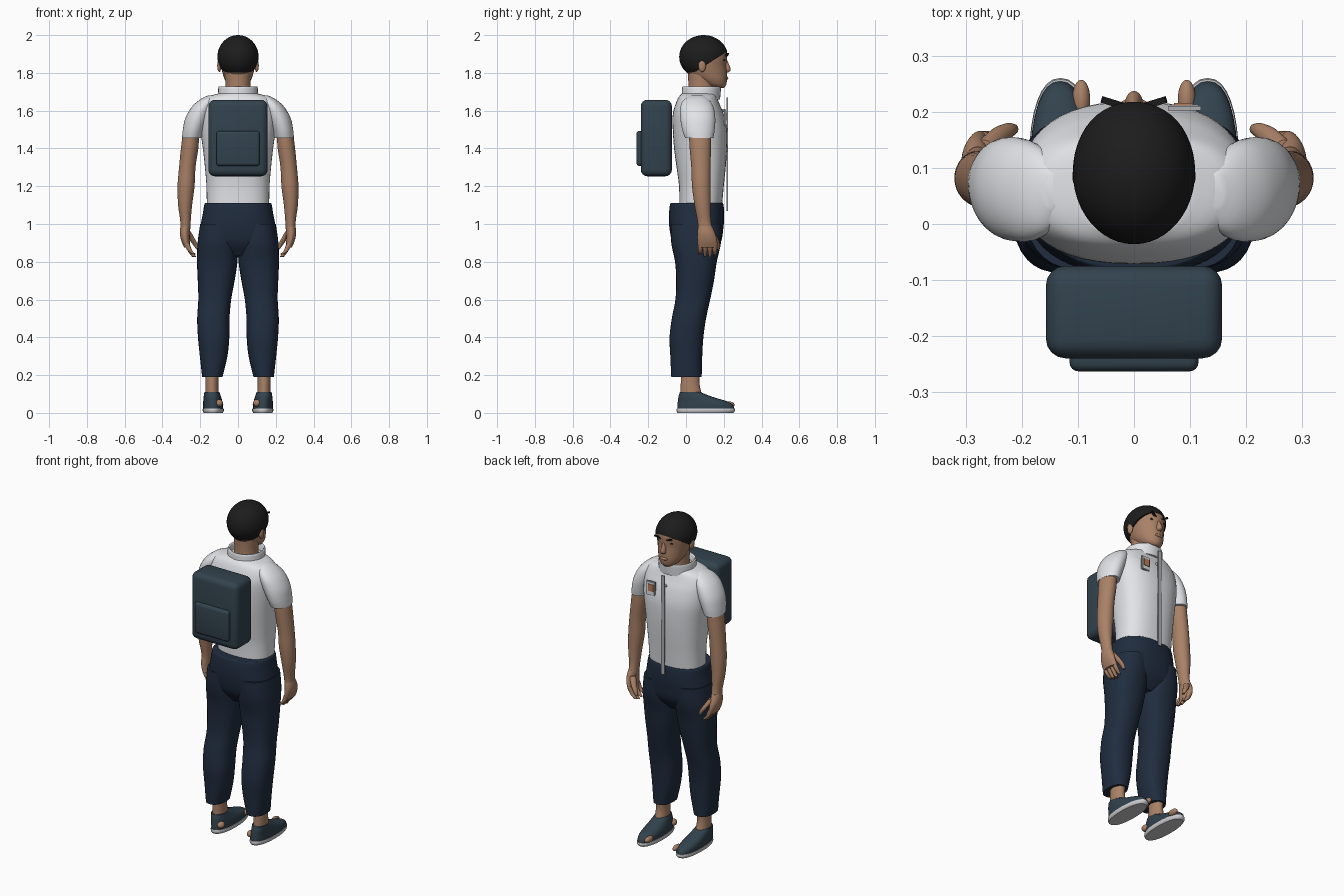
import bpy, bmesh, math
from mathutils import Vector, Matrix

cube = bpy.data.objects.get("Cube")
if cube:
    bpy.data.objects.remove(cube, do_unlink=True)


def material(name, r, g, b):
    m = bpy.data.materials.new(name)
    m.use_nodes = True
    m.diffuse_color = (r, g, b, 1)
    m.node_tree.nodes["Principled BSDF"].inputs["Base Color"].default_value = (r, g, b, 1)
    return m


SKIN = material("brown skin", .40, .22, .135)
SHIRT = material("white cloth", .76, .77, .80)
NAVY = material("navy cloth", .014, .025, .048)
SLATE = material("slate fabric", .032, .055, .075)
BLACK = material("black hair", .012, .012, .012)
SOLE = material("pale rubber", .6, .6, .62)
GREY = material("grey trim", .42, .42, .44)
ORANGE = material("orange badge", .5, .2, .1)


def finish(name, bm, mat, angle=45):
    bmesh.ops.recalc_face_normals(bm, faces=bm.faces)
    mesh = bpy.data.meshes.new(name)
    bm.to_mesh(mesh)
    bm.free()
    mesh.materials.append(mat)
    ob = bpy.data.objects.new(name, mesh)
    bpy.context.collection.objects.link(ob)
    bpy.ops.object.select_all(action='DESELECT')
    ob.select_set(True)
    bpy.context.view_layer.objects.active = ob
    bpy.ops.object.shade_smooth_by_angle(angle=math.radians(angle))
    return ob


def spline(rows, steps=4):
    """Smooth curve through the given rings."""
    rows = [Vector(r) for r in rows]
    pts = [rows[0]] + rows + [rows[-1]]
    out = []
    for a, b, c, d in zip(pts, pts[1:], pts[2:], pts[3:]):
        for k in range(steps):
            t = k / steps
            out.append(b + (c - a) * (t / 2) + (a * 2 - b * 5 + c * 4 - d) * (t * t / 2)
                       + (b * 3 - a - c * 3 + d) * (t ** 3 / 2))
    return out + [rows[-1]]


def loft(name, rows, mat, side=1, power=2, sides=32, steps=4):
    """Stack of rounded rings, each given as z, x min, x max, y min, y max."""
    bm = bmesh.new()
    rings = []
    for z, x0, x1, y0, y1 in spline(rows, steps):
        ring = []
        for i in range(sides):
            a = math.tau * i / sides
            c, s = math.cos(a), math.sin(a)
            u = math.copysign(abs(c) ** (2 / power), c)
            v = math.copysign(abs(s) ** (2 / power), s)
            ring.append(bm.verts.new((side * ((x0 + x1) + (x1 - x0) * u) / 2,
                                      ((y0 + y1) + (y1 - y0) * v) / 2, z)))
        rings.append(ring)
    for a, b in zip(rings, rings[1:]):
        for i in range(sides):
            j = (i + 1) % sides
            bm.faces.new((a[i], a[j], b[j], b[i]))
    bm.faces.new(rings[0])
    bm.faces.new(rings[-1])
    return finish(name, bm, mat)


def centred(name, rows, mat, **kw):
    return loft(name, [(z, -w, w, a, b) for z, w, a, b in rows], mat, **kw)


def ball(name, at, size, mat):
    bm = bmesh.new()
    bmesh.ops.create_uvsphere(bm, u_segments=32, v_segments=20, radius=1)
    bm.transform(Matrix.Translation(at) @ Matrix.Diagonal((*size, 1)))
    return finish(name, bm, mat)


def box(name, at, size, mat, bevel=0, rot=None):
    bm = bmesh.new()
    bmesh.ops.create_cube(bm, size=1)
    turn = rot if rot else Matrix()
    bm.transform(Matrix.Translation(at) @ turn @ Matrix.Diagonal((*size, 1)))
    if bevel:
        bmesh.ops.bevel(bm, geom=bm.edges[:], offset=bevel, segments=4, profile=.5, affect='EDGES')
    return finish(name, bm, mat)


# Head, neck and nose
centred("head", [(1.72, .025, .15, .2), (1.735, .05, .1, .212), (1.765, .07, .05, .217),
                 (1.8, .082, .005, .217), (1.84, .092, -.015, .214), (1.88, .098, -.024, .217),
                 (1.92, .097, -.02, .214), (1.96, .075, .01, .18), (1.985, .035, .05, .14)], SKIN)
centred("neck", [(1.64, .075, .0, .15), (1.72, .066, .012, .15), (1.8, .07, .01, .15)], SKIN)
centred("nose", [(1.87, .007, .19, .216), (1.82, .016, .19, .237), (1.803, .012, .19, .224)], SKIN)
ball("lips", (0, .213, 1.772), (.025, .011, .009), SKIN)

# Cap of short hair, trimmed along a slope from forehead to nape
bm = bmesh.new()
bmesh.ops.create_uvsphere(bm, u_segments=48, v_segments=32, radius=1)
bm.transform(Matrix.Translation((0, .093, 1.885)) @ Matrix.Diagonal((.109, .129, .115, 1)))
cut = bmesh.ops.bisect_plane(bm, geom=bm.verts[:] + bm.edges[:] + bm.faces[:],
                             plane_co=(0, .22, 1.915), plane_no=(0, .54, -.84), clear_outer=True)
bmesh.ops.holes_fill(bm, edges=[e for e in bm.edges if e.is_boundary])
finish("hair", bm, BLACK)

# Shirt body and standing collar
centred("shirt_body", [(1.09, .165, -.035, .19), (1.2, .167, -.037, .2), (1.3, .175, -.05, .21),
                       (1.4, .186, -.063, .217), (1.5, .2, -.07, .217), (1.58, .205, -.07, .2),
                       (1.63, .2, -.057, .18), (1.67, .17, -.04, .165), (1.692, .1, -.02, .16)],
        SHIRT, power=2.4, sides=48)
centred("collar", [(1.66, .11, -.025, .18), (1.69, .106, -.022, .183), (1.722, .104, -.02, .185),
                   (1.728, .098, -.014, .18), (1.72, .092, -.008, .174), (1.68, .085, 0, .165)], SHIRT)
box("front_placket", (0, .219, 1.37), (.022, .007, .6), GREY)
ball("shirt_button", (0, .196, 1.6), (.009, .006, .009), GREY)
box("chest_patch", (.09, .206, 1.565), (.058, .008, .085), GREY)
box("patch_panel", (.09, .2085, 1.565), (.05, .008, .076), SHIRT)
box("patch_badge", (.088, .2115, 1.57), (.034, .008, .042), ORANGE)

# Trouser seat
centred("trouser_seat", [(1.112, .17, -.075, .19), (1.105, .178, -.084, .198), (1.05, .187, -.09, .202),
                         (.98, .2, -.088, .198), (.9, .2, -.07, .183), (.83, .1, -.02, .13)],
        NAVY, power=2.4, sides=48)

# Backpack
box("backpack", (0, -.157, 1.455), (.314, .165, .405), SLATE, .035)
box("backpack_pocket", (0, -.235, 1.4), (.23, .055, .185), SLATE, .016)

# Paired parts
for side, label in ((1, "left_"), (-1, "right_")):
    def part(name, rows, mat, **kw):
        return loft(label + name, rows, mat, side=side, **kw)

    # Face
    ball(label + "ear", (side * .099, .085, 1.838), (.011, .02, .033), SKIN)
    ball(label + "eye", (side * .036, .2, 1.868), (.015, .008, .006), BLACK)
    tilt = Matrix.Rotation(side * .3, 4, 'Z') @ Matrix.Rotation(side * -.35, 4, 'Y')
    box(label + "eyebrow", (side * .038, .216, 1.895), (.042, .012, .008), BLACK, rot=tilt)

    # Sleeve and arm
    part("sleeve", [(1.455, .19, .296, -.005, .145), (1.5, .175, .292, -.02, .152),
                    (1.56, .15, .279, -.03, .155), (1.62, .13, .245, -.03, .145),
                    (1.66, .12, .2, -.01, .12), (1.68, .13, .16, .03, .09)], SHIRT)
    part("arm", [(1.52, .21, .285, .015, .13), (1.42, .208, .3, .018, .132), (1.3, .225, .312, .028, .13),
                 (1.2, .23, .32, .032, .13), (1.1, .243, .317, .045, .13),
                 (1.02, .25, .306, .06, .132), (.97, .253, .304, .065, .142)], SKIN)
    part("palm", [(.99, .253, .304, .064, .138), (.95, .255, .308, .06, .155),
                  (.91, .255, .3, .06, .165), (.875, .252, .285, .064, .166)], SKIN)
    for n, drop in enumerate((.015, .003, 0, .01)):
        y = .075 + n * .026
        part("finger_" + "abcd"[n], [(.9, .258, .286, y - .013, y + .013),
                                     (.86, .243, .268, y - .012, y + .012),
                                     (.825 + drop, .222, .242, y - .008, y + .008)], SKIN, sides=12)
    part("thumb", [(.96, .25, .285, .11, .15), (.92, .228, .26, .135, .172),
                   (.89, .212, .238, .152, .18), (.865, .206, .22, .16, .178)], SKIN, sides=12)

    # Trouser leg and ankle
    part("trouser_leg", [(1, .005, .2, -.08, .19), (.9, 0, .214, -.078, .185), (.8, .003, .217, -.058, .163),
                         (.7, .018, .213, -.052, .148), (.6, .036, .21, -.056, .128),
                         (.5, .045, .216, -.075, .106), (.4, .046, .212, -.087, .092),
                         (.3, .056, .202, -.083, .086), (.19, .082, .19, -.078, .083)], NAVY, power=2.3)
    part("ankle", [(.22, .1, .172, -.025, .075), (.15, .104, .172, -.028, .072),
                   (.08, .1, .174, -.03, .09)], SKIN)

    # Slip-on shoe with pale sole and bare skin at the inner edge
    part("shoe_sole", [(0, .08, .182, -.045, .25), (.012, .075, .187, -.05, .26),
                       (.024, .076, .186, -.048, .258)], SOLE, power=2.3)
    part("shoe_upper", [(.022, .079, .184, -.046, .255), (.045, .08, .185, -.045, .246),
                        (.062, .083, .184, -.043, .215), (.085, .09, .182, -.04, .14),
                        (.11, .098, .178, -.032, .075)], SLATE, power=2.3)
    ball(label + "big_toe", (side * .094, .222, .043), (.016, .035, .018), SKIN)
    ball(label + "heel_skin", (side * .1, -.02, .052), (.02, .024, .02), SKIN)
